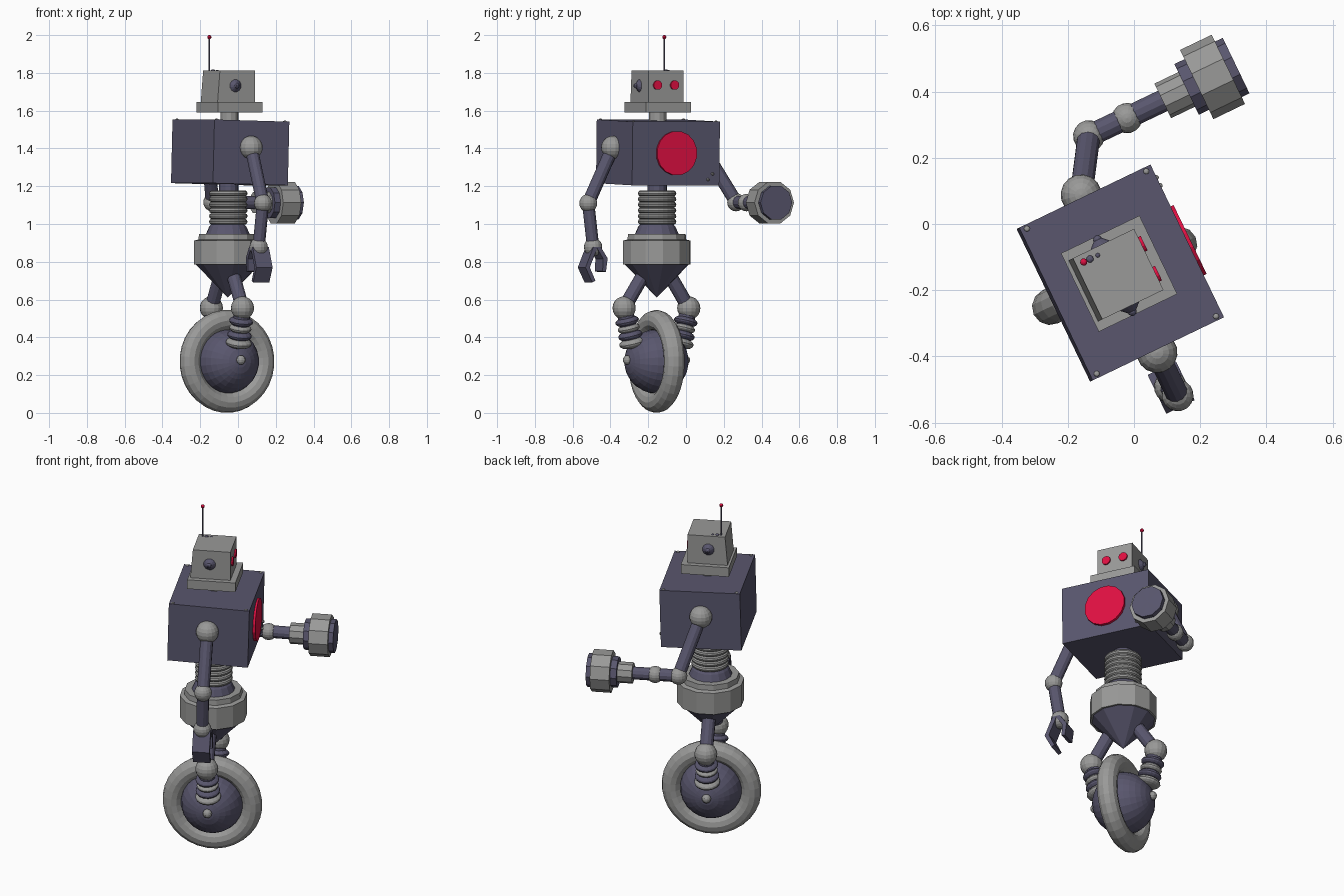
import bpy, bmesh, math
from mathutils import Vector, Matrix

if "Cube" in bpy.data.objects:
    bpy.data.objects.remove(bpy.data.objects["Cube"])

# Local frame: x = robot forward, y = robot left; whole robot is turned on z
WORLD = Matrix.Translation((-0.045, -0.15, 0)) @ Matrix.Rotation(math.radians(25.7), 4, 'Z')


def material(name, rgb):
    m = bpy.data.materials.new(name)
    m.diffuse_color = (*rgb, 1)
    m.use_nodes = True
    m.node_tree.nodes["Principled BSDF"].inputs["Base Color"].default_value = m.diffuse_color
    return m


DARK = material("dark_violet_metal", (0.10, 0.094, 0.155))
GREY = material("light_grey_metal", (0.32, 0.32, 0.315))
RED = material("red_lamp", (0.75, 0.005, 0.055))


def finish(name, bm, mat):
    bmesh.ops.remove_doubles(bm, verts=bm.verts, dist=1e-5)
    bmesh.ops.recalc_face_normals(bm, faces=bm.faces)
    bm.transform(WORLD)
    me = bpy.data.meshes.new(name)
    bm.to_mesh(me)
    bm.free()
    me.materials.append(mat)
    ob = bpy.data.objects.new(name, me)
    bpy.context.collection.objects.link(ob)
    return ob


def lathe(name, profile, mat, origin=(0, 0, 0), axis=(0, 0, 1), n=16):
    """Revolve (radius, height) points around an axis."""
    bm = bmesh.new()
    rings = []
    for r, h in profile:
        rings.append([bm.verts.new((r * math.cos(2 * math.pi * (i + .5) / n),
                                    r * math.sin(2 * math.pi * (i + .5) / n), h)) for i in range(n)])
    for a, b in zip(rings, rings[1:]):
        for i in range(n):
            j = (i + 1) % n
            bm.faces.new((a[i], a[j], b[j], b[i]))
    rot = Vector((0, 0, 1)).rotation_difference(Vector(axis)).to_matrix().to_4x4()
    bm.transform(Matrix.Translation(origin) @ rot)
    return finish(name, bm, mat)


def disc(name, r0, r1, h0, h1, mat, origin=(0, 0, 0), axis=(0, 0, 1), n=16):
    return lathe(name, [(0, h0), (r0, h0), (r1, h1), (0, h1)], mat, origin, axis, n)


def rod(name, a, b, r, mat, n=12):
    d = Vector(b) - Vector(a)
    return disc(name, r, r, 0, d.length, mat, a, d, n)


def ball(name, p, r, mat, squash=1, axis=(0, 0, 1), n=16, rings=10):
    prof = [(r * math.sin(math.pi * k / rings), -squash * r * math.cos(math.pi * k / rings))
            for k in range(rings + 1)]
    return lathe(name, prof, mat, p, axis, n)


def ring(name, p, R, r, mat, axis=(0, 0, 1), n=24, m=10):
    prof = [(R + r * math.cos(2 * math.pi * k / m), r * math.sin(2 * math.pi * k / m))
            for k in range(m + 1)]
    return lathe(name, prof, mat, p, axis, n)


def box(name, centre, size, mat, tilt=0, back_flare=0):
    bm = bmesh.new()
    bmesh.ops.create_cube(bm, size=1)
    bmesh.ops.scale(bm, vec=size, verts=bm.verts)
    for v in bm.verts:
        if v.co.x < 0 and v.co.z < 0:
            v.co.x -= back_flare
    bm.transform(Matrix.Translation(centre) @ Matrix.Rotation(math.radians(tilt), 4, 'Y'))
    return finish(name, bm, mat)


def plate(name, outline, x0, x1, mat):
    """Extrude a (y, z) outline along x."""
    bm = bmesh.new()
    f = bm.faces.new([bm.verts.new((x0, y, z)) for y, z in outline])
    ext = bmesh.ops.extrude_face_region(bm, geom=[f])
    bmesh.ops.translate(bm, vec=(x1 - x0, 0, 0),
                        verts=[e for e in ext['geom'] if isinstance(e, bmesh.types.BMVert)])
    return finish(name, bm, mat)


X, Y = (1, 0, 0), (0, 1, 0)

# Torso with chest lamp, corner bolts and small rivets
box("torso", (0.004, 0, 1.379), (0.44, 0.512, 0.337), DARK, tilt=1.5)
disc("chest_lamp", 0.118, 0.118, 0, 0.016, RED, (0.222, 0, 1.375), X, 16)
for x in (-0.192, 0.208):
    for y in (-0.243, 0.243):
        ball("torso_bolt", (x, y, 1.548 - x * 0.026), 0.009, GREY, 0.6, n=8, rings=6)
for y, z in ((0.213, 1.265), (0.186, 1.235)):
    ball("chest_rivet", (0.227, y, z), 0.008, GREY, n=8, rings=6)

# Head, collar and neck
rod("neck", (0, 0, 1.53), (0, 0, 1.60), 0.048, GREY)
box("head_collar", (0, 0, 1.618), (0.263, 0.263, 0.054), GREY)
box("head", (-0.003, 0, 1.728), (0.205, 0.205, 0.168), GREY, back_flare=0.014)
for s in (-1, 1):
    disc("eye", 0.025, 0.025, 0, 0.009, RED, (0.099, s * 0.05, 1.735), X, 12)
    side = (0, s, 0)
    disc("ear_base", 0.036, 0.012, 0, 0.022, DARK, (-0.014, s * 0.1, 1.732), side, 12)
    ball("ear_tip", (-0.014, s * 0.12, 1.732), 0.014, DARK, n=10, rings=8)

# Antenna and roof bumps
rod("antenna", (-0.08, 0.078, 1.805), (-0.081, 0.078, 1.99), 0.004, DARK, 8)
ball("antenna_tip", (-0.081, 0.078, 1.989), 0.011, RED, n=10, rings=8)
ball("roof_bump", (-0.06, 0.078, 1.812), 0.011, DARK, 0.6, n=10, rings=6)
ball("roof_bump_small", (-0.034, 0.078, 1.812), 0.007, DARK, 0.6, n=8, rings=6)

# Waist column and spring
rod("waist_column", (-0.005, 0, 0.98), (-0.005, 0, 1.22), 0.052, DARK)
for k in range(6):
    ring("waist_spring", (-0.007, 0, 1.012 + 0.03 * k), 0.086, 0.016, GREY)

# Pelvis
PX = (-0.01, 0, 0)
lathe("waist_dome", [(0, 1.02), (0.07, 1.02), (0.1, 0.985), (0.124, 0.93), (0, 0.93)], DARK, PX, n=16)
lathe("pelvis", [(0, 0.948), (0.155, 0.948), (0.158, 0.918), (0.182, 0.912),
                 (0.182, 0.785), (0, 0.785)], GREY, PX, n=12)
lathe("pelvis_cone", [(0, 0.79), (0.176, 0.79), (0, 0.61)], DARK, PX, n=12)

# Wheel
WX, WZ = -0.015, 0.2725
ring("tire", (WX, 0, WZ), 0.2175, 0.055, GREY, Y, 32, 12)
ball("wheel_hub", (WX, 0, WZ), 0.17, DARK, 1, Y, 24, 16)

# Legs, mirrored left and right
for s in (-1, 1):
    ball("axle_cap", (WX, s * 0.17, 0.28), 0.025, GREY, n=12, rings=8)
    knee = Vector((WX, s * 0.19, 0.555))
    ankle = Vector((WX, s * 0.143, 0.37))
    rod("thigh", (WX, s * 0.055, 0.765), knee, 0.037, DARK)
    ball("knee", knee, 0.062, GREY)
    rod("shin", knee, ankle, 0.045, DARK)
    for t, r, mat in ((0.38, 0.064, DARK), (0.58, 0.06, GREY), (0.78, 0.066, DARK), (1.0, 0.07, GREY)):
        ball("shin_ring", knee.lerp(ankle, t), r, mat, 0.42, ankle - knee)

# Right arm with two bent claws
shoulder, elbow, wrist = (0, -0.264, 1.405), (0, -0.408, 1.11), (-0.009, -0.375, 0.878)
ball("right_shoulder", shoulder, 0.062, GREY)
rod("right_upper_arm", shoulder, elbow, 0.035, DARK)
ball("right_elbow", elbow, 0.048, GREY)
rod("right_forearm", elbow, wrist, 0.033, DARK)
ball("right_wrist", wrist, 0.049, GREY)
OUTER = [(-0.022, 0), (-0.068, -0.108), (-0.028, -0.187), (-0.01, -0.178), (-0.043, -0.108), (0.004, 0)]
INNER = [(-0.004, 0), (0.036, -0.062), (0.032, -0.128), (0.052, -0.132), (0.062, -0.06), (0.022, 0)]
for name, claw in (("outer_claw", OUTER), ("inner_claw", INNER)):
    plate(name, [(wrist[1] + y, wrist[2] + z) for y, z in claw], -0.055, 0.04, DARK)

# Left arm reaching forward with a hammer-shaped hand
shoulder, elbow, wrist = (0, 0.264, 1.405), (0.098, 0.414, 1.115), (0.225, 0.413, 1.113)
ball("left_shoulder", shoulder, 0.062, GREY)
rod("left_upper_arm", shoulder, elbow, 0.035, DARK)
ball("left_elbow", elbow, 0.048, GREY)
rod("left_forearm", elbow, (0.35, 0.413, 1.113), 0.035, DARK)
ball("left_wrist", wrist, 0.046, GREY)
disc("hand_cuff", 0.058, 0.058, 0.12, 0.205, GREY, wrist, X, 10)
disc("hand_back", 0.085, 0.085, 0.2, 0.24, DARK, wrist, X, 10)
disc("hand_drum", 0.116, 0.116, 0.234, 0.34, GREY, wrist, X, 10)
disc("hand_face", 0.093, 0.093, 0.33, 0.366, DARK, wrist, X, 10)
